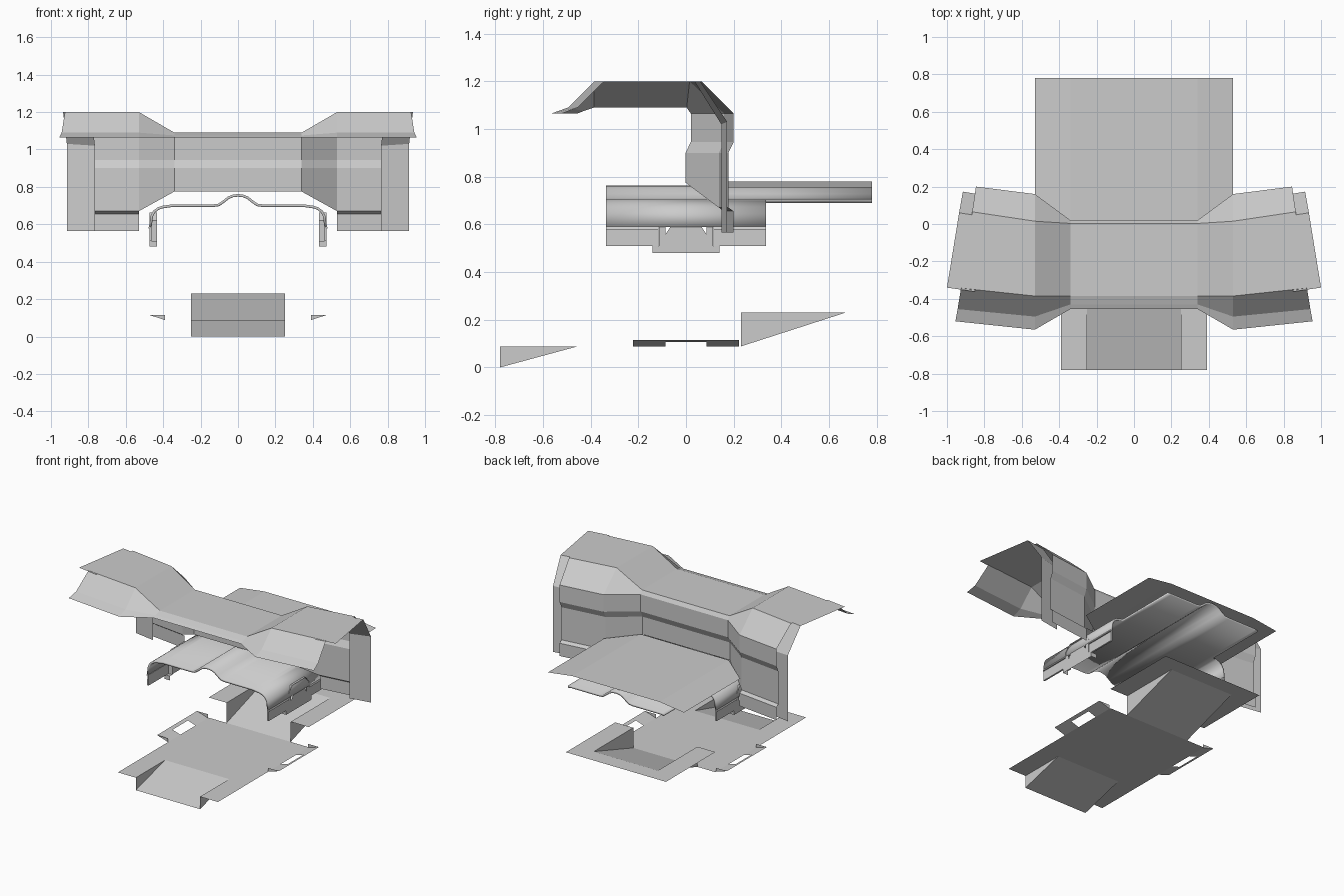
import bpy, bmesh

def make(name, faces, mirror=True, thick=0.0, up=True):
    """Object from point-list polygons, welded, optionally mirrored across x."""
    bm = bmesh.new()
    for f in faces:
        bm.faces.new([bm.verts.new(p) for p in f])
    bmesh.ops.remove_doubles(bm, verts=bm.verts, dist=0.0005)
    bmesh.ops.recalc_face_normals(bm, faces=bm.faces)
    if up and sum(f.normal.z * f.calc_area() for f in bm.faces) < 0:
        bmesh.ops.reverse_faces(bm, faces=bm.faces)
    me = bpy.data.meshes.new(name)
    bm.to_mesh(me)
    bm.free()
    ob = bpy.data.objects.new(name, me)
    bpy.context.collection.objects.link(ob)
    if mirror:
        m = ob.modifiers.new("mirror", 'MIRROR')
        m.use_axis[0] = True
        m.merge_threshold = 0.0005
    if thick:
        s = ob.modifiers.new("thickness", 'SOLIDIFY')
        s.thickness = thick
        s.offset = -1
    return ob

def loft(rows):
    """Quads between neighbouring rows of points."""
    return [(a[i], a[i + 1], b[i + 1], b[i])
            for a, b in zip(rows, rows[1:]) for i in range(len(a) - 1)]

def extrude_y(profile, y0, y1):
    return loft([[(x, y, z) for x, z in profile] for y in (y0, y1)])

# Canopy roof: sections at the middle, the step, and the wing tip
def section(x):
    return [(x, -.455, 1.065), (x, -.43, 1.075), (x, -.385, 1.09),
            (x, .003, 1.09), (x, .02, 1.065)]

wing = [(.53, -.565, 1.065), (.53, -.495, 1.09), (.53, -.385, 1.2),
        (.53, .015, 1.2), (.53, .16, 1.065)]
tip = [(.955, -.52, 1.065), (.943, -.455, 1.09), (.925, -.343, 1.2),
       (.865, .065, 1.2), (.845, .2, 1.065)]
make("canopy_roof", loft([section(0), section(.34), wing, tip]))

# Rear wall with recessed band, following the canopy plan
def wall_column(x, y, bottom):
    return [(x, y, 1.065), (x, y, .945), (x, y - .022, .9), (x, y - .022, bottom)]

make("rear_wall", loft([wall_column(0, .02, .775), wall_column(.34, .02, .775),
                        wall_column(.53, .16, .67), wall_column(.845, .2, .67)]))
make("wall_skirt", loft([[(x, y - .022, .67), (x, y, .655), (x, y, .565)]
                         for x, y in ((.53, .16), (.845, .2))]))

# End flange running along the wing, down the slope and down the wall
outer = [(1.0, -.34, 1.199), (.935, .06, 1.199), (.915, .173, 1.03), (.915, .173, .565)]
inner = [(.85, -.362, 1.199), (.785, .036, 1.199), (.765, .148, 1.02), (.765, .148, .565)]
make("end_flange", loft([inner, outer]))

# Rear deck, bent along two lines
make("rear_deck", loft([[(0, .01, .78), (.34, .01, .78), (.53, .155, .755)],
                        [(0, .78, .78), (.34, .78, .78), (.53, .78, .755)]]))

# Tunnel cover: curved profile, short sides and a long middle
middle = [(0, .762), (.03, .758), (.055, .748), (.08, .728), (.105, .71), (.13, .707),
          (.35, .707), (.375, .703)]
side = [(.375, .703), (.405, .699), (.43, .69), (.453, .673), (.468, .645), (.475, .59)]
cover = make("tunnel_cover", extrude_y(middle, -.335, .335) + extrude_y(middle, .335, .78)
             + extrude_y(side, -.335, .335), thick=.014)
bpy.context.view_layer.objects.active = cover
cover.select_set(True)
bpy.ops.object.shade_smooth_by_angle(angle=.6)
cover.select_set(False)

# Lower side strips in front of and behind the bracket
strips = []
for s in (-1, 1):
    strips += extrude_y([(.475, .59), (.462, .585), (.462, .51)], s * .115, s * .335)
make("side_strip", strips, thick=.012)

# Side bracket: chamfered plate with a rim running inwards
outline = [(-.14, .48), (-.14, .51), (-.113, .51), (-.113, .62), (-.075, .662),
           (.075, .662), (.113, .62), (.113, .51), (.14, .51), (.14, .48)]
rim = loft([[(x, y, z) for y, z in outline] for x in (.474, .432)])
plate = [(.474, y, z) for y, z in ((-.085, .48), (-.085, .56), (-.065, .59),
                                   (.065, .59), (.085, .56), (.085, .48))]
feet = []
for s in (-1, 1):
    feet.append([(.474, s * y, z) for y, z in
                 ((.085, .48), (.14, .48), (.14, .51), (.113, .51), (.113, .59), (.085, .59))])
make("side_bracket", rim + [plate] + feet, up=False)

# Floor: flat middle, front ramp going down, rear ramp going up
a, b = .25, .39
floor = [
    [(0, -.455, .088), (a, -.455, .088), (a, .23, .088), (0, .23, .088)],
    [(a, -.78, .088), (b, -.78, .088), (b, -.455, .088), (a, -.455, .088)],
    [(a, -.455, .088), (b, -.455, .088), (b, .23, .088), (a, .23, .088)],
    [(0, -.78, 0), (a, -.78, 0), (a, -.455, .088), (0, -.455, .088)],
    [(0, .23, .088), (a, .23, .088), (a, .67, .23), (0, .67, .23)],
    [(0, .67, .23), (a, .67, .23), (a, .78, .23), (0, .78, .23)],
    [(a, .23, .23), (b, .23, .23), (b, .67, .23), (a, .67, .23)],
    [(a, .67, .23), (b, .67, .23), (b, .78, .23), (a, .78, .23)],
]
make("floor_panel", floor)
make("ramp_cheek", [[(a, -.78, 0), (a, -.78, .088), (a, -.455, .088)],
                    [(a, .23, .088), (a, .23, .23), (a, .67, .23)]], up=False)

# Raised floor tabs with a notch between them
tabs = []
for s in (-1, 1):
    tabs += [[(.39, s * .085, .088), (.475, s * .085, .115), (.475, s * .222, .115), (.39, s * .222, .088)],
             [(.39, s * .222, .088), (.475, s * .222, .115), (.39, s * .222, .115)]]
tabs.append([(.45, -.085, .107), (.475, -.085, .115), (.475, .085, .115), (.45, .085, .107)])
make("floor_tab", tabs)
